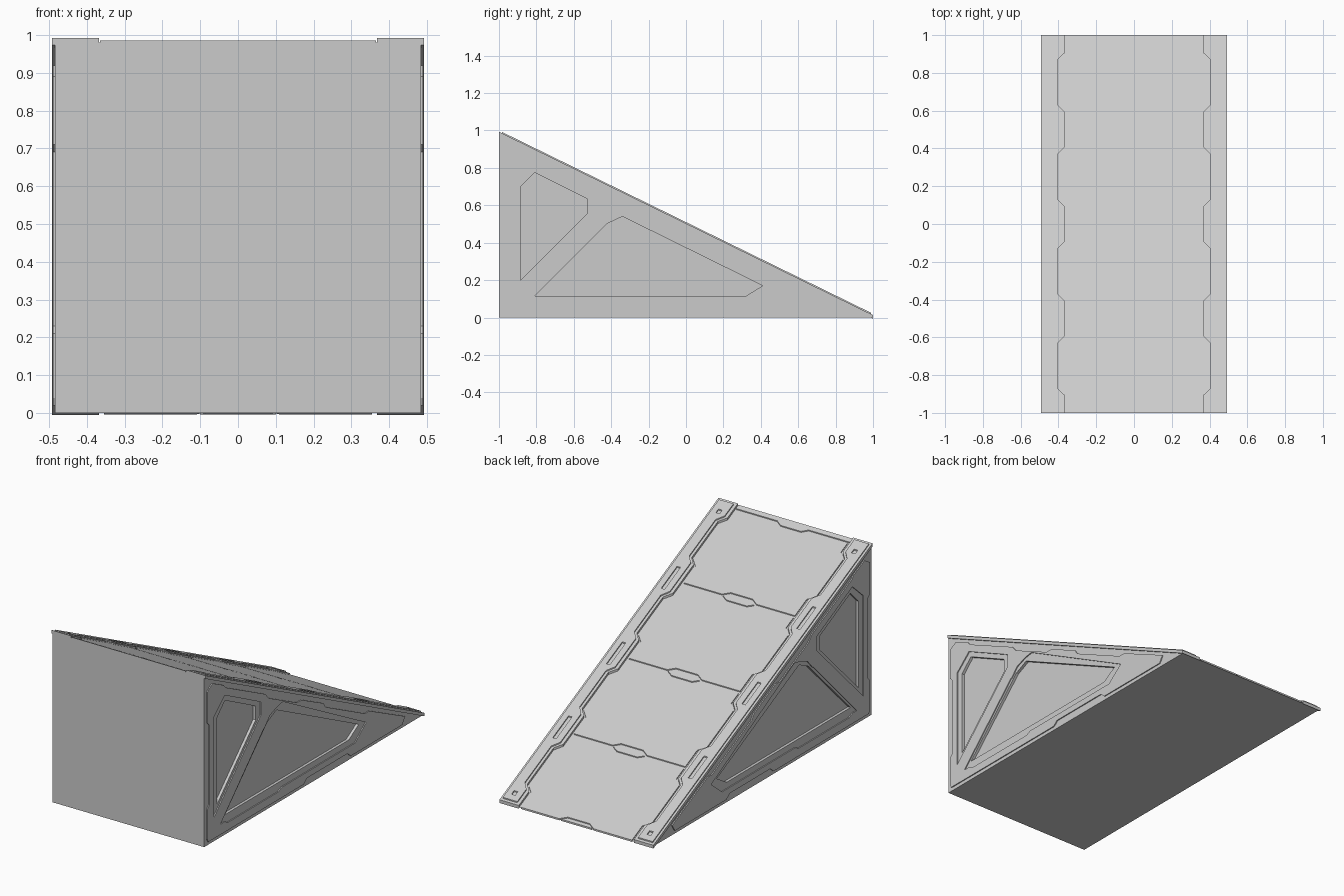
import bpy, bmesh
from mathutils import Matrix

if "Cube" in bpy.data.objects:
    bpy.data.objects.remove(bpy.data.objects["Cube"])

grey = bpy.data.materials.new("light_grey")
grey.diffuse_color = (0.6, 0.6, 0.6, 1)
grey.use_nodes = True
grey.node_tree.nodes["Principled BSDF"].inputs["Base Color"].default_value = grey.diffuse_color

# local (x, y, h) -> on the ramp slope, and local (y, z, x) -> on the side wall
SLOPE = Matrix(((1, 0, 0, 0), (0, 1, 0, 0), (0, -0.49, 1, 0.49), (0, 0, 0, 1)))
SIDE = Matrix(((0, 0, 1, 0), (1, 0, 0, 0), (0, 1, 0, 0), (0, 0, 0, 1)))


def plate(name, loops, lo, hi, frame, mirror=False):
    """Flat plate from an outline plus hole loops, placed in a slope or side frame."""
    cu = bpy.data.curves.new(name, 'CURVE')
    cu.dimensions = '2D'
    cu.fill_mode = 'BOTH'
    cu.extrude = (hi - lo) / 2
    for loop in loops:
        sp = cu.splines.new('POLY')
        sp.points.add(len(loop) - 1)
        for p, (a, b) in zip(sp.points, loop):
            p.co = (a, b, 0, 1)
        sp.use_cyclic_u = True
    tmp = bpy.data.objects.new(name + "_outline", cu)
    bpy.context.collection.objects.link(tmp)
    bpy.context.view_layer.update()
    me = bpy.data.meshes.new_from_object(tmp.evaluated_get(bpy.context.evaluated_depsgraph_get()))
    bpy.data.objects.remove(tmp)
    me.transform(frame @ Matrix.Translation((0, 0, (lo + hi) / 2)))
    bm = bmesh.new()
    bm.from_mesh(me)
    bmesh.ops.remove_doubles(bm, verts=bm.verts, dist=1e-5)
    bmesh.ops.recalc_face_normals(bm, faces=bm.faces)
    for f in bm.faces:
        f.smooth = False
    bm.to_mesh(me)
    bm.free()
    me.materials.clear()
    me.materials.append(grey)
    ob = bpy.data.objects.new(name, me)
    bpy.context.collection.objects.link(ob)
    if mirror:
        ob.modifiers.new("mirror", 'MIRROR').use_mirror_merge = False
    return ob


def rect(cx, cy, w, h):
    return [(cx - w / 2, cy - h / 2), (cx + w / 2, cy - h / 2),
            (cx + w / 2, cy + h / 2), (cx - w / 2, cy + h / 2)]


def wavy(narrow, wide, y0, y1):
    """Stepped edge that widens beside the middle of each deck panel."""
    pts = [(narrow, y0)]
    for c in (-0.75, -0.25, 0.25, 0.75):
        pts += [(narrow, c - 0.155), (wide, c - 0.12), (wide, c + 0.12), (narrow, c + 0.155)]
    return pts + [(narrow, y1)]


# wedge core
tri = [(-1, 0), (1, 0), (-1, 0.98)]
plate("wedge_core", [tri], -0.468, 0.468, SIDE)

# side walls: wall with two windows, then a thin raised frame
window_a = [(-0.885, 0.2), (-0.885, 0.7), (-0.81, 0.775), (-0.53, 0.635), (-0.53, 0.555)]
window_b = [(-0.81, 0.115), (-0.425, 0.5), (-0.34, 0.54), (0.41, 0.17), (0.32, 0.115)]
plate("side_wall", [tri, window_a, window_b], 0.468, 0.484, SIDE, True)

frame_outline = [
    (-0.97, 0.02), (-0.1, 0.02), (-0.07, 0.045), (0.3, 0.045), (0.33, 0.02), (0.8, 0.02),
    (0.825, 0.06), (0.5, 0.215), (0.46, 0.215), (0.1, 0.39), (0.08, 0.42), (-0.12, 0.515),
    (-0.16, 0.515), (-0.42, 0.64), (-0.45, 0.675), (-0.81, 0.85), (-0.83, 0.872),
    (-0.93, 0.92), (-0.98, 0.89), (-0.98, 0.71), (-0.96, 0.69), (-0.96, 0.23),
    (-0.98, 0.21), (-0.98, 0.04)]
frame_a = [(-0.92, 0.14), (-0.92, 0.72), (-0.82, 0.81), (-0.49, 0.645), (-0.49, 0.57)]
frame_b = [(-0.86, 0.08), (-0.82, 0.08), (-0.79, 0.065), (-0.33, 0.065), (-0.3, 0.08),
           (0.37, 0.08), (0.47, 0.16), (-0.29, 0.57), (-0.345, 0.56), (-0.41, 0.535),
           (-0.46, 0.48), (-0.5, 0.48), (-0.84, 0.14)]
frame_b = frame_b[:-1]
frame_b[-1] = (-0.46, 0.485)
plate("side_frame", [frame_outline, frame_a, frame_b], 0.484, 0.49, SIDE, True)

# deck panels with stepped sides and notched ends
GAP = 0.007
joints = [-0.975, -0.48, 0.02, 0.52, 1.0]
for k in range(4):
    lo, hi = joints[k] + GAP, joints[k + 1] - (GAP if k < 3 else 0)
    c = -0.75 + 0.5 * k
    right = [(0.355, lo), (0.355, c - 0.155), (0.395, c - 0.12), (0.395, c + 0.12),
             (0.355, c + 0.155), (0.355, hi), (0.11, hi), (0.07, hi - 0.022)]
    left = [(-x, y) for x, y in reversed(right)]
    notch = [(-0.11, lo), (-0.07, lo + 0.018), (0.07, lo + 0.018), (0.11, lo)]
    plate("deck_panel_%d" % (k + 1), [right + left + notch], -0.004, 0.006, SLOPE)

# locking tabs in the panel joints
for k, y in enumerate(joints[1:4]):
    tab = [(-0.1, y), (-0.065, y - 0.023), (0.065, y - 0.023), (0.1, y),
           (0.065, y + 0.018), (-0.065, y + 0.018)]
    plate("joint_tab_%d" % (k + 1), [tab], -0.004, 0.006, SLOPE)
plate("top_tab", [[(-0.1, 1), (-0.065, 0.984), (0.065, 0.984), (0.1, 1)]], -0.004, 0.006, SLOPE)
plate("deck_end_strip", [[(-0.365, -1), (0.365, -1), (0.365, -0.976), (0.1, -0.976),
                          (0.065, -0.956), (-0.065, -0.956), (-0.1, -0.976), (-0.365, -0.976)]],
      -0.004, 0.006, SLOPE)

# edge rails: wide base strip and narrower cap with slots and bolt holes
plate("rail_base", [[(0.492, 1), (0.492, -1)] + wavy(0.368, 0.405, -1, 1)],
      -0.006, 0.013, SLOPE, True)
slots = [rect(0.433, y, 0.022, 0.145) for y in (-0.48, 0.02, 0.51)]
holes = [rect(0.433, y, 0.024, 0.024) for y in (-0.92, 0.945)]
plate("rail_cap", [[(0.479, 0.988), (0.479, -0.985)] + wavy(0.386, 0.42, -0.985, 0.988)]
      + slots + holes, 0.013, 0.02, SLOPE, True)
